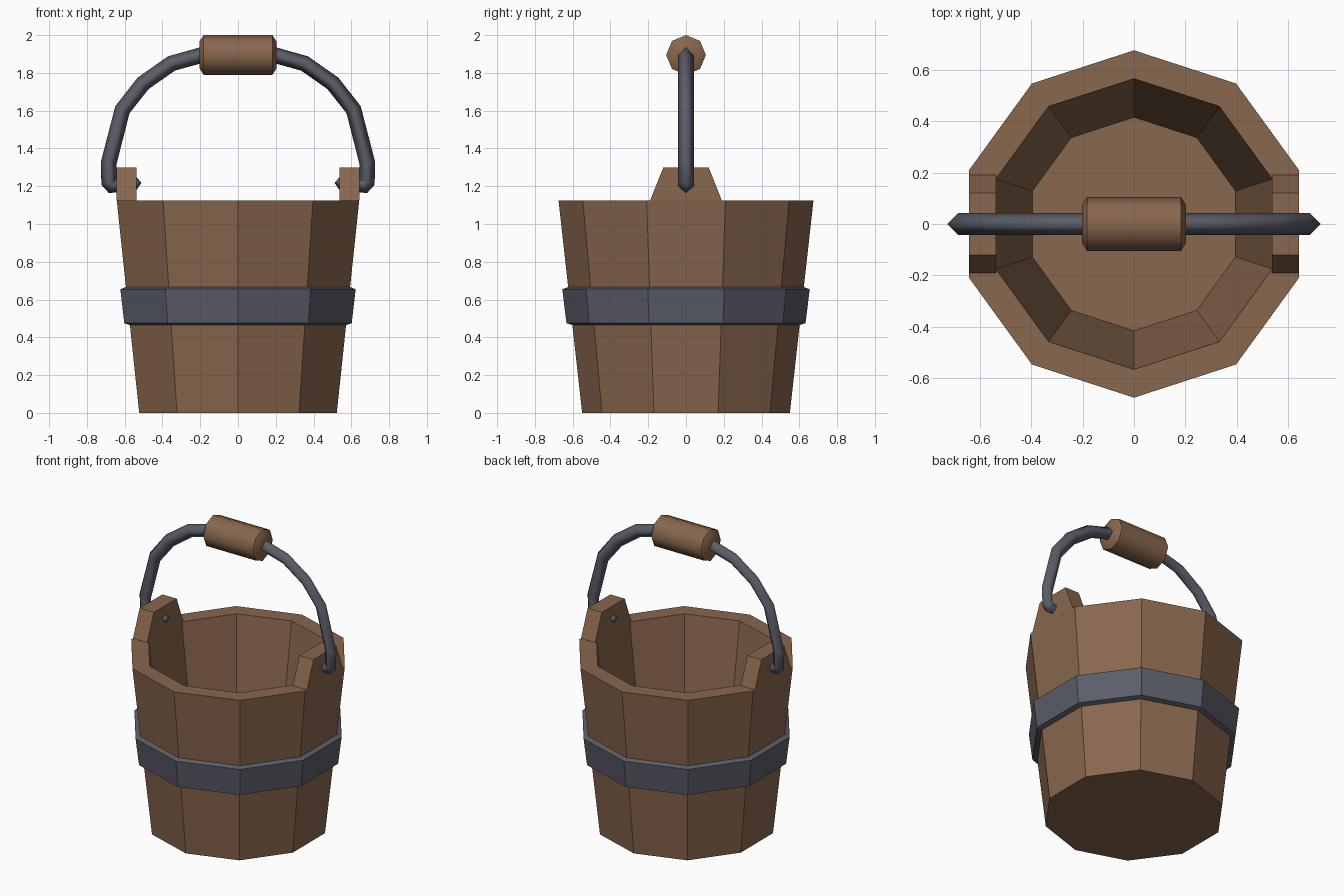
import bpy
import bmesh
from math import sin, cos, pi
from mathutils import Vector

if "Cube" in bpy.data.objects:
    bpy.data.objects.remove(bpy.data.objects["Cube"])


def material(name, color):
    m = bpy.data.materials.new(name)
    m.diffuse_color = (*color, 1)
    m.use_nodes = True
    m.node_tree.nodes["Principled BSDF"].inputs["Base Color"].default_value = m.diffuse_color
    return m


WOOD = material("wood", (0.25, 0.135, 0.075))
IRON = material("iron", (0.105, 0.11, 0.14))


def finish(name, rings, mat, closed=False, smooth=False):
    """Skin consecutive rings of points; cap the ends or join them."""
    bm = bmesh.new()
    vs = [[bm.verts.new(p) for p in r] for r in rings]
    n = len(vs[0])
    pairs = list(zip(vs, vs[1:]))
    if closed:
        pairs.append((vs[-1], vs[0]))
    for a, b in pairs:
        for i in range(n):
            f = bm.faces.new((a[i], a[(i + 1) % n], b[(i + 1) % n], b[i]))
            f.smooth = smooth
    if not closed:
        bm.faces.new(vs[0])
        bm.faces.new(vs[-1])
    bmesh.ops.remove_doubles(bm, verts=bm.verts, dist=0.0005)
    bmesh.ops.recalc_face_normals(bm, faces=bm.faces)
    me = bpy.data.meshes.new(name)
    bm.to_mesh(me)
    bm.free()
    me.materials.append(mat)
    ob = bpy.data.objects.new(name, me)
    bpy.context.collection.objects.link(ob)
    return ob


def staves(profile):
    """Ten-sided rings around z from (radius, height) points."""
    return [[(r * cos(pi / 2 + i * pi / 5), r * sin(pi / 2 + i * pi / 5), z)
             for i in range(10)] for r, z in profile]


# Bucket body: outer wall, rim, inner wall and floor
finish("bucket", staves([(0.55, 0), (0.675, 1.125), (0.565, 1.125), (0.415, 0.1)]), WOOD)

# Iron hoop around the middle
finish("hoop", staves([(0.595, 0.463), (0.633, 0.475), (0.655, 0.655), (0.618, 0.668)]),
       IRON, closed=True)

# Raised ears that carry the handle
for side, s in (("left", -1), ("right", 1)):
    outline = [(-0.19, 1.125), (0.19, 1.125), (0.12, 1.3), (-0.12, 1.3)]
    finish(side + "_ear", [[(s * x, y, z) for y, z in outline] for x in (0.537, 0.642)], WOOD)

# Bail handle: right half path (x, z, radius), mirrored, with pointed pin ends
half = [(0.512, 1.218, 0.001), (0.537, 1.217, 0.034), (0.667, 1.202, 0.042),
        (0.684, 1.222, 0.042), (0.684, 1.325, 0.042), (0.612, 1.605, 0.042),
        (0.502, 1.745, 0.042), (0.352, 1.85, 0.042), (0.18, 1.898, 0.042)]
path = half + [(-x, z, r) for x, z, r in reversed(half)]
pts = [Vector((x, 0, z)) for x, z, r in path]
rings = []
for i, p in enumerate(pts):
    a, b = pts[max(i - 1, 0)], pts[min(i + 1, len(pts) - 1)]
    if 0 < i < len(pts) - 1:
        t = (p - a).normalized() + (b - p).normalized()
    else:
        t = b - a
    side = Vector((0, 1, 0))
    out = t.normalized().cross(side)
    r = path[i][2]
    rings.append([p + r * d for d in (out, side, -out, -side)])
finish("handle", rings, IRON, smooth=True)

# Turned wooden grip
grip = [(-0.203, 0.072), (-0.182, 0.105), (0.182, 0.105), (0.203, 0.072)]
finish("grip", [[(x, r * cos(i * pi / 4), 1.895 + r * sin(i * pi / 4)) for i in range(8)]
                for x, r in grip], WOOD, smooth=True)
bpy.context.view_layer.objects.active = bpy.data.objects["grip"]
bpy.data.objects["grip"].select_set(True)
bpy.ops.object.shade_smooth_by_angle(angle=0.87)
